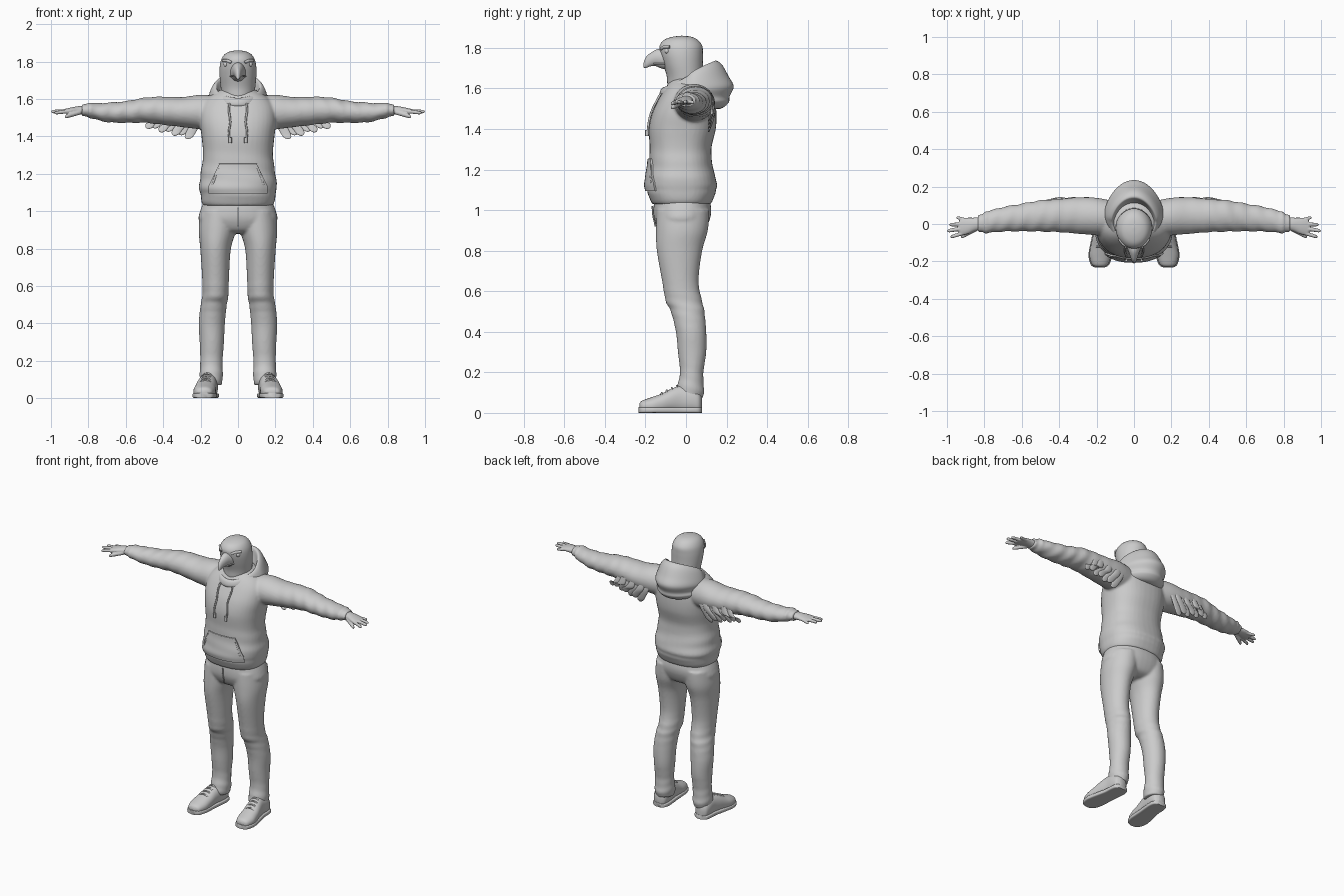
import bpy, bmesh, math
from mathutils import Vector
from math import sin, cos, pi

if "Cube" in bpy.data.objects:
    bpy.data.objects.remove(bpy.data.objects["Cube"])

grey = bpy.data.materials.new("plain grey")
grey.use_nodes = True
GREY = (0.6, 0.6, 0.6, 1)
grey.diffuse_color = GREY
grey.node_tree.nodes["Principled BSDF"].inputs["Base Color"].default_value = GREY
parts = []


def add(name, bm):
    mesh = bpy.data.meshes.new(name)
    bmesh.ops.recalc_face_normals(bm, faces=bm.faces)
    bm.to_mesh(mesh)
    bm.free()
    mesh.materials.append(grey)
    o = bpy.data.objects.new(name, mesh)
    bpy.context.collection.objects.link(o)
    parts.append(o)
    return o


def bake(o):
    dg = bpy.context.evaluated_depsgraph_get()
    mesh = bpy.data.meshes.new_from_object(o.evaluated_get(dg))
    o.modifiers.clear()
    o.data = mesh
    return o


def mirror(o):
    o.modifiers.new("mirror", 'MIRROR').use_mirror_merge = False
    return bake(o)


def merge(name, objs, voxel=0, smooth=0):
    bm = bmesh.new()
    for o in objs:
        bm.from_mesh(o.data)
        parts.remove(o)
        bpy.data.objects.remove(o)
    o = add(name, bm)
    if voxel:
        m = o.modifiers.new("remesh", 'REMESH')
        m.mode, m.voxel_size = 'VOXEL', voxel
        m = o.modifiers.new("smooth", 'SMOOTH')
        m.factor, m.iterations = 0.5, smooth
        bake(o)
    return o


def spline(rows, steps):
    # smooth interpolation through the section rows
    out = []
    for i in range(len(rows) - 1):
        q = [rows[max(i - 1, 0)], rows[i], rows[i + 1], rows[min(i + 2, len(rows) - 1)]]
        for k in range(steps):
            t = k / steps
            out.append([b + t * ((c - a) / 2 + t * (a - 2.5 * b + 2 * c - d / 2
                        + t * (1.5 * (b - c) + (d - a) / 2))) for a, b, c, d in zip(*q)])
    return out + [list(rows[-1])]


def loft(name, axis, rows, fold=None, p=1.0, steps=5, n=40, floor=None):
    # row = position on the axis, two centre values, two radii
    bm = bmesh.new()
    rings = []
    for r in spline(rows, steps):
        ring = []
        for k in range(n):
            a = 2 * pi * k / n
            c, s = (math.copysign(abs(f) ** p, f) for f in (cos(a), sin(a)))
            if axis == "hood":
                t = (1 + s) / 2
                ty = (1 + math.copysign(abs(s) ** 1.3, s)) / 2
                co = (r[0] * c, r[1] + (r[2] - r[1]) * ty, r[3] + (r[4] - r[3]) * t)
            else:
                f = 1 + (fold(r[0], a) if fold else 0)
                u, v = r[1] + r[3] * c * f, r[2] + r[4] * s * f
                co = {"x": (r[0], u, v), "y": (u, r[0], v), "z": (u, v, r[0])}[axis]
            if floor is not None:
                co = (co[0], co[1], max(co[2], floor))
            ring.append(bm.verts.new(co))
        rings.append(ring)
    for a, b in zip(rings, rings[1:]):
        for k in range(n):
            bm.faces.new((a[k], a[k - 1], b[k - 1], b[k]))
    bm.faces.new(rings[0])
    bm.faces.new(rings[-1])
    return add(name, bm)


def tube(name, pts, radius, both=True):
    cu = bpy.data.curves.new(name, 'CURVE')
    cu.dimensions, cu.bevel_depth, cu.bevel_resolution, cu.use_fill_caps = '3D', radius, 2, True
    sp = cu.splines.new('POLY')
    sp.points.add(len(pts) - 1)
    for q, co in zip(sp.points, pts):
        q.co = (*co, 1)
    tmp = bpy.data.objects.new("tmp", cu)
    bpy.context.collection.objects.link(tmp)
    bm = bmesh.new()
    bm.from_mesh(bpy.data.meshes.new_from_object(tmp.evaluated_get(bpy.context.evaluated_depsgraph_get())))
    bpy.data.objects.remove(tmp)
    o = add(name, bm)
    return mirror(o) if both else o


# Hoodie: torso and sleeves fused together
torso = loft("torso", "z", [
    (1.03, 0, -.022, .185, .145), (1.05, 0, -.022, .195, .155), (1.085, 0, -.022, .2, .168),
    (1.1, 0, -.022, .203, .168), (1.13, 0, -.022, .208, .176), (1.2, 0, -.025, .2, .16),
    (1.3, 0, -.027, .187, .152), (1.4, 0, -.018, .195, .165), (1.48, 0, -.008, .205, .158),
    (1.55, 0, .005, .2, .138), (1.6, 0, .015, .17, .118), (1.64, 0, .02, .11, .095),
    (1.66, 0, .02, .07, .07)], p=.85,
    fold=lambda z, a: .012 * sin(z * 70 + 2 * cos(a)) * max(0, 1 - abs(z - 1.17) * 6))
sleeves = mirror(loft("sleeves", "x", [
    (.1, .03, 1.525, .09, .09), (.2, .04, 1.53, .1, .092), (.3, .045, 1.53, .097, .08),
    (.42, .045, 1.538, .088, .074), (.5, .043, 1.54, .084, .067), (.6, .035, 1.53, .074, .058),
    (.7, .025, 1.528, .066, .052), (.77, .012, 1.535, .06, .042), (.795, .008, 1.54, .06, .042),
    (.808, .005, 1.54, .048, .034), (.835, .003, 1.54, .046, .032)],
    fold=lambda x, a: .04 * sin(x * 75 + 2.5 * sin(a + 1)) * min(1, max(0, x * 3 - .7)) * (x < .79)))
hoodie = merge("hoodie", [torso, sleeves], .008, 4)


def front(x, z, lift=0.0):
    # point on the front of the hoodie
    hit, co, *_ = hoodie.ray_cast(Vector((x, -1, z)), Vector((0, 1, 0)))
    return Vector((x, (co.y if hit else -.1) - lift, z))


# Hood lying open round the neck
loft("hood", "hood", [
    (.095, -.075, .10, 1.56, 1.60), (.105, -.09, .125, 1.585, 1.68), (.118, -.105, .14, 1.605, 1.735),
    (.138, -.12, .175, 1.6, 1.72), (.155, -.128, .21, 1.585, 1.66), (.16, -.13, .235, 1.57, 1.61),
    (.152, -.125, .215, 1.56, 1.56), (.158, -.12, .21, 1.55, 1.53), (.14, -.1, .17, 1.54, 1.5),
    (.1, -.07, .1, 1.53, 1.5)], n=56)

# Kangaroo pocket with slanted openings
bm = bmesh.new()
N = 16
grid = []
for j in range(N + 1):
    z = 1.095 + .155 * j / N
    w = .155 - .055 * max(0, j / N - .25) / .75
    grid.append([bm.verts.new(front(w * (2 * i / N - 1), z, .006)) for i in range(N + 1)])
for a, b in zip(grid, grid[1:]):
    for i in range(N):
        bm.faces.new((a[i], a[i + 1], b[i + 1], b[i]))
pocket = add("pocket", bm)
m = pocket.modifiers.new("thickness", 'SOLIDIFY')
m.thickness, m.offset = .009, 0
bake(pocket)
tube("pocket_openings", [front(.103 + .035 * t, 1.235 - .1 * t, .007) for t in (0, .25, .5, .75, 1)], .006)
tube("pocket_top_seam", [front(-.1 + .02 * i, 1.25, .006) for i in range(11)], .004, False)

# Drawstrings with end knots
tube("drawstrings", [front(.045 + .004 * sin(i), 1.575 - .02 * i, .008) for i in range(11)], .0055)
tube("drawstring_ends", [front(.042, z, .012) for z in (1.395, 1.365)], .009)

# Trousers
legs = mirror(loft("legs", "z", [
    (1.0, .1, -.015, .1, .13), (.9, .11, -.02, .1, .128), (.8, .12, -.032, .082, .112),
    (.65, .12, -.028, .072, .09), (.55, .121, -.01, .07, .09), (.5, .13, .008, .07, .083),
    (.4, .14, .025, .07, .075), (.3, .14, .03, .065, .07), (.2, .142, .028, .06, .058),
    (.13, .143, .022, .062, .066), (.1, .143, .02, .061, .07), (.07, .143, .02, .055, .062)],
    fold=lambda z, a: sin(z * 110 + 2 * sin(a)) * (.035 * max(0, 1 - z * 3.5)
                      + .02 * max(0, 1 - abs(z - .52) * 8))))
pelvis = loft("pelvis", "z", [
    (1.06, 0, -.02, .18, .135), (1.0, 0, -.018, .203, .143), (.95, 0, -.02, .21, .136),
    (.9, 0, -.02, .17, .11), (.88, 0, -.02, .08, .07)], p=.9)
merge("trousers", [legs, pelvis], .008, 5)
tube("fly_seam", [(0, -.166, 1.02), (0, -.162, .97), (0, -.15, .92)], .004, False)

# Bird head with hooked beak
loft("head", "z", [
    (1.5, 0, .01, .08, .08), (1.6, 0, 0, .085, .09), (1.66, 0, -.005, .092, .09),
    (1.72, 0, -.015, .098, .098), (1.77, 0, -.022, .098, .105), (1.81, 0, -.025, .09, .105),
    (1.84, 0, -.025, .07, .082), (1.855, 0, -.02, .04, .045), (1.86, 0, -.02, .002, .002)])
loft("beak", "y", [
    (-.09, 0, 1.745, .05, .055), (-.125, 0, 1.748, .036, .048), (-.15, 0, 1.75, .028, .04),
    (-.175, 0, 1.742, .02, .033), (-.195, 0, 1.73, .013, .028), (-.207, 0, 1.718, .007, .016),
    (-.21, 0, 1.708, .001, .003)], n=24)
tube("mouth_line", [(.041, -.105, 1.722), (.034, -.13, 1.722), (.024, -.16, 1.722)], .004)
tube("brows", [(.035, -.122, 1.795), (.058, -.108, 1.805), (.08, -.08, 1.805)], .008)
bm = bmesh.new()
bmesh.ops.create_uvsphere(bm, u_segments=16, v_segments=10, radius=.014)
bmesh.ops.translate(bm, verts=bm.verts, vec=(.064, -.092, 1.785))
mirror(add("eyes", bm))

# Hands: palm, four fingers and a thumb
hand = [loft("palm", "x", [
    (.81, .003, 1.54, .034, .025), (.85, -.002, 1.54, .036, .022), (.89, -.01, 1.538, .044, .017),
    (.92, -.014, 1.535, .045, .013), (.935, -.015, 1.534, .036, .01)])]
for x0, y0, z0, x1, y1, z1, r in [
        (.9, -.045, 1.535, .982, -.07, 1.525, .01), (.9, -.022, 1.536, 1.0, -.037, 1.532, .0105),
        (.9, 0, 1.536, .988, -.004, 1.532, .01), (.89, .02, 1.535, .95, .035, 1.53, .009),
        (.84, -.025, 1.53, .925, -.07, 1.505, .012)]:
    path = [(x0 + (x1 - x0) * t, y0 + (y1 - y0) * t, z0 + (z1 - z0) * t, r * k, r * k)
            for t, k in ((0, 1.1), (.4, 1.05), (.75, 1), (.93, .8), (1, .25))]
    hand.append(loft("finger", "x", path, n=12, steps=3))
mirror(merge("hands", hand, .004, 2))

# Feathers hanging behind the upper arms
feathers = []
for i in range(7):
    x, low = .22 + .035 * i, 1.385 + .009 * i + .012 * (i % 2)
    y = .128 + .008 * (i % 2)
    feathers.append(loft("feather", "z", [
        (1.53, x - .02, y - .005, .02, .006), (1.48, x, y, .026, .008),
        (low + .03, x + .035, y - .008, .026, .006), (low + .008, x + .045, y - .015, .018, .005),
        (low, x + .048, y - .016, .003, .002)], n=16, steps=4))
mirror(merge("feathers", feathers))

# Shoes: upper, sole and laces
shoe = [(-.23, .182, .03, .016, .014), (-.217, .182, .032, .042, .028), (-.17, .18, .035, .058, .042),
        (-.12, .175, .045, .057, .05), (-.07, .168, .06, .053, .06), (-.02, .16, .065, .05, .07),
        (.03, .157, .06, .05, .065), (.063, .157, .05, .042, .055), (.078, .157, .045, .02, .035)]
mirror(loft("shoe_uppers", "y", shoe, floor=.01, p=.9))
mirror(loft("shoe_soles", "y", [(y * 1.015, cx, .014, rx + .005, .014) for y, cx, cz, rx, rz in shoe], p=.4))
laces = []
for i in range(4):
    y, cx, cz, rx, rz = spline(shoe, 2)[6 + i]
    laces.append(tube("lace", [(cx + rx * .75 * cos(a), y, cz + (rz + .003) * sin(a) ** .9)
                               for a in (pi * k / 12 for k in range(3, 10))], .005))
merge("laces", laces)

# Smooth shading with sharp edges kept
bpy.ops.object.select_all(action='DESELECT')
for o in parts:
    o.select_set(True)
bpy.context.view_layer.objects.active = hoodie
bpy.ops.object.shade_smooth_by_angle(angle=math.radians(50))
